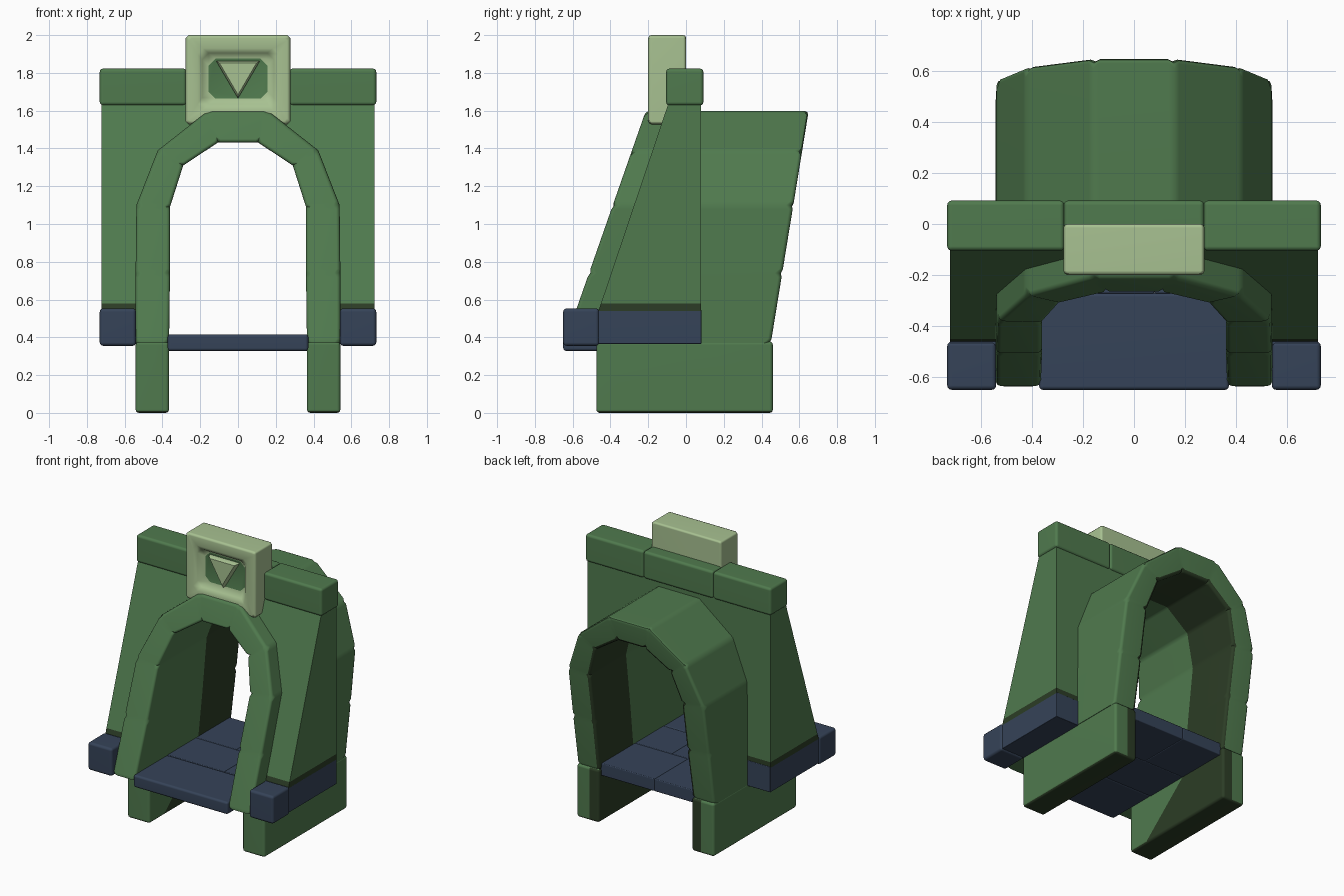
import bpy, bmesh, math
from mathutils import Vector

if "Cube" in bpy.data.objects:
    bpy.data.objects.remove(bpy.data.objects["Cube"])


def material(name, rgb):
    m = bpy.data.materials.new(name)
    m.diffuse_color = (*rgb, 1)
    m.use_nodes = True
    m.node_tree.nodes["Principled BSDF"].inputs["Base Color"].default_value = m.diffuse_color
    return m


GREEN = material("moss green", (0.08, 0.195, 0.076))
DARK = material("dark green", (0.025, 0.046, 0.019))
BLUE = material("slate blue", (0.036, 0.056, 0.098))
PALE = material("pale green", (0.39, 0.535, 0.285))


def finish(name, bm, *mats, angle=50):
    bmesh.ops.recalc_face_normals(bm, faces=bm.faces[:])
    me = bpy.data.meshes.new(name)
    bm.to_mesh(me)
    bm.free()
    for m in mats:
        me.materials.append(m)
    me.shade_smooth()
    me.set_sharp_from_angle(angle=math.radians(angle))
    ob = bpy.data.objects.new(name, me)
    bpy.context.collection.objects.link(ob)
    # Large faces stay flat, bevels shade softly
    wn = ob.modifiers.new("soft bevels", 'WEIGHTED_NORMAL')
    wn.keep_sharp = True
    return ob


def box_mesh(x, y, z, bevel):
    bm = bmesh.new()
    bmesh.ops.create_cube(bm, size=1)
    for v in bm.verts:
        v.co = [(a + b) / 2 + c * (b - a) for (a, b), c in zip((x, y, z), v.co)]
    bmesh.ops.bevel(bm, geom=bm.edges[:], offset=bevel, segments=3,
                    profile=0.5, affect='EDGES')
    return bm


def box(name, x, y, z, mat, bevel=0.018):
    return finish(name, box_mesh(x, y, z, bevel), mat)


def loft(name, rings, *mats, cap_mat=0, second=(), angle=50):
    bm = bmesh.new()
    loops = [[bm.verts.new(p) for p in r] for r in rings]
    n = len(loops[0])
    for a, b in zip(loops, loops[1:]):
        for i in range(n):
            f = bm.faces.new((a[i], a[(i + 1) % n], b[(i + 1) % n], b[i]))
            f.material_index = int(i in second)
    bm.faces.new(loops[0])
    bm.faces.new(loops[-1]).material_index = cap_mat
    return finish(name, bm, *mats, angle=angle)


def sloped(name, profile, front, back, mat):
    """Front-view outline extruded between two leaning planes."""
    return loft(name, [[(x, f(z), z) for x, z in profile] for f in (front, back)], mat)


def arch_front(z): return -0.58 + 0.35 * (z - 0.55)
def arch_back(z): return 0.45 + 0.163 * (z - 0.375)
def wall_front(z): return -0.46 + 0.337 * (z - 0.55)
def wall_back(z): return 0.08


# Vaulted arch: bevelled section swept over stone joints, nicked at each joint
half_in = [(0.365, 0.37), (0.36, 0.74), (0.36, 1.09), (0.29, 1.31), (0.105, 1.432)]
half_out = [(0.542, 0.37), (0.542, 0.74), (0.538, 1.10), (0.425, 1.39), (0.16, 1.598)]
mirror = lambda pts: pts + [(-x, z) for x, z in reversed(pts)]
inner = [Vector(p) for p in mirror(half_in)]
outer = [Vector(p) for p in mirror(half_out)]


def arch_ring(i, o, cut):
    c = 0.02 + cut
    t = c / (o - i).length
    ring = []
    corner = ((0, c), (0.29 * t, 0.29 * c), (t, 0))
    front = [(u, 0, d) for u, d in corner] + [(1 - u, 0, d) for u, d in reversed(corner)]
    for u, side, d in front + [(u, 1, d) for u, _, d in reversed(front)]:
        p = i.lerp(o, u)
        d += cut * 0.5
        y = arch_back(p.y) - d if side else arch_front(p.y) + d
        ring.append((p.x, y, p.y))
    # Edge of the dark rear lining
    ring.append((i.x, 0.02 + 0.13 * i.y, i.y))
    return ring


rings = []
last = len(inner) - 1
for k in range(last + 1):
    for other, at in ((k - 1, 0), (k, 1), (k + 1, 2)):
        if not 0 <= other <= last:
            continue
        if at == 1:
            rings.append(arch_ring(inner[k], outer[k], 0.014))
        else:
            step = 0.022 / (outer[other] - outer[k]).length
            rings.append(arch_ring(inner[k].lerp(inner[other], step),
                                   outer[k].lerp(outer[other], step), 0))
loft("arch_vault", rings, GREEN, DARK, second=(9, 10, 11))

# Leaning wall around the arch
opening = [(x - 0.003, z - 0.01) for x, z in half_out[1:]]
opening = mirror([(0.537, 0.58)] + opening)
sloped("leaning_wall", [(-0.722, 0.58), (-0.722, 1.64), (0.722, 1.64), (0.722, 0.58)] + opening,
       wall_front, wall_back, GREEN)


# Foot with dark underside and dark rear inner corner
def foot(name, s, xs):
    bm = box_mesh(xs, (-0.475, 0.46), (0, 0.378), 0.018)
    slant = Vector((0, 0.37, -0.42)).normalized()
    for co, no in (((0, 0.1, 0.37), slant), ((s * 0.44, 0, 0), (1, 0, 0))):
        bmesh.ops.bisect_plane(bm, geom=bm.verts[:] + bm.edges[:] + bm.faces[:],
                               plane_co=co, plane_no=no)
    bm.normal_update()
    for f in bm.faces:
        c, n = f.calc_center_median(), f.normal
        behind = (c - Vector((0, 0.1, 0.37))).dot(slant) > 0
        lining = behind and n.x * s < -0.5
        rear = n.y > 0.5 and abs(c.x) < 0.44
        f.material_index = int(n.z < -0.3 or lining or rear)
    finish(name, bm, GREEN, DARK)


# Parts repeated on both sides
for s, side in ((1, "right"), (-1, "left")):
    def span(a, b): return tuple(sorted((s * a, s * b)))
    x0, x1 = span(0.537, 0.722)
    foot(side + "_foot", s, span(0.365, 0.542))
    sloped(side + "_wall_strip", [(x0, 0.54), (x1, 0.54), (x1, 0.58), (x0, 0.58)],
           wall_front, wall_back, DARK)
    box(side + "_base_block", (x0, x1), (-0.475, 0.082), (0.365, 0.547), BLUE, 0.004)
    box(side + "_front_block", span(0.54, 0.732), (-0.65, -0.46), (0.355, 0.553), BLUE)
    box(side + "_top_beam", span(0.273, 0.732), (-0.105, 0.092), (1.628, 1.823), GREEN)
box("middle_top_beam", (-0.275, 0.275), (-0.105, 0.092), (1.628, 1.823), GREEN)

# Floor slabs
for n, (xs, ys) in enumerate([((-0.372, 0.372), (-0.65, -0.27)),
                              ((-0.372, 0.08), (-0.272, 0.05)),
                              ((0.08, 0.372), (-0.272, 0.05)),
                              ((-0.372, -0.05), (0.05, 0.43)),
                              ((-0.05, 0.372), (0.05, 0.43))]):
    box(f"floor_slab_{n + 1}", xs, ys, (0.328, 0.416), BLUE, 0.015 if n == 0 else 0.006)


# Keystone with a recessed green panel
def key_ring(y, hx, lo, hi, c):
    return [(-hx + c, y, lo), (hx - c, y, lo), (hx, y, lo + c), (hx, y, hi - c),
            (hx - c, y, hi), (-hx + c, y, hi), (-hx, y, hi - c), (-hx, y, lo + c)]


loft("keystone", [key_ring(0, 0.262, 1.543, 1.987, 0.01),
                  key_ring(-0.004, 0.271, 1.534, 1.996, 0.013),
                  key_ring(-0.015, 0.277, 1.528, 2.0, 0.015),
                  key_ring(-0.183, 0.277, 1.528, 2.0, 0.015),
                  key_ring(-0.195, 0.271, 1.534, 1.996, 0.015),
                  key_ring(-0.2, 0.26, 1.545, 1.985, 0.015),
                  key_ring(-0.2, 0.215, 1.605, 1.93, 0.03),
                  key_ring(-0.185, 0.19, 1.635, 1.905, 0.035),
                  key_ring(-0.145, 0.155, 1.665, 1.875, 0.035)],
     PALE, GREEN, cap_mat=1, angle=45)


# Raised triangle on the panel
def tri(y, k):
    return [(x * k, y, 1.795 + (z - 1.795) * k)
            for x, z in ((-0.115, 1.862), (0.115, 1.862), (0, 1.665))]


loft("triangle_emblem", [tri(-0.14, 1), tri(-0.165, 1), tri(-0.18, 0.85)], PALE)
